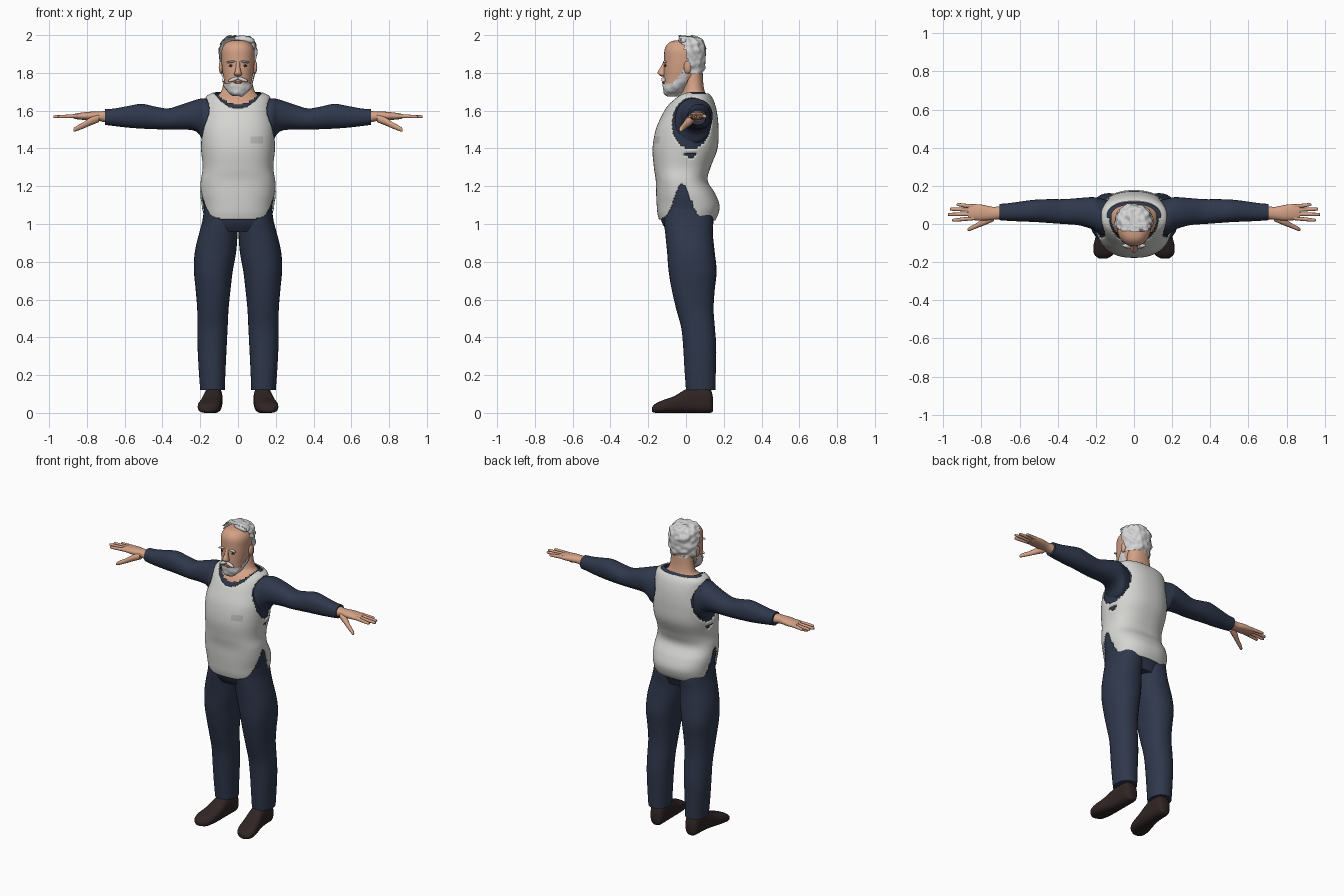
import bpy, bmesh
from math import cos, sin, pi, exp, radians, copysign
from mathutils import Vector, Matrix, noise

cube = bpy.data.objects.get("Cube")
if cube:
    bpy.data.objects.remove(cube, do_unlink=True)


def material(name, *rgb):
    m = bpy.data.materials.new(name)
    m.use_nodes = True
    m.diffuse_color = (*rgb, 1)
    m.node_tree.nodes["Principled BSDF"].inputs["Base Color"].default_value = (*rgb, 1)
    return m


NAVY = material("navy cloth", .028, .039, .072)
VEST = material("off white cloth", .66, .66, .64)
POCKET = material("pocket grey", .5, .5, .48)
SKIN = material("skin", .66, .36, .24)
LIP = material("lip", .42, .17, .12)
HAIR = material("white hair", .66, .66, .66)
SHOE = material("dark brown leather", .03, .018, .018)
EYE = material("dark eye", .03, .025, .02)


def finish(bm, name, mats):
    me = bpy.data.meshes.new(name)
    bm.to_mesh(me)
    bm.free()
    for m in mats:
        me.materials.append(m)
    me.shade_smooth()
    me.set_sharp_from_angle(angle=radians(50))
    ob = bpy.data.objects.new(name, me)
    bpy.context.collection.objects.link(ob)
    return ob


def spline(stations, sub):
    """Smooth the list of stations with a Catmull-Rom curve."""
    pts = [Vector(s) for s in stations]
    pts = [pts[0]] + pts + [pts[-1]]
    out = []
    for a, b, c, d in zip(pts, pts[1:], pts[2:], pts[3:]):
        for k in range(sub):
            t = k / sub
            out.append(.5 * (2 * b + (c - a) * t + (2 * a - 5 * b + 4 * c - d) * t ** 2
                             + (3 * b - a - 3 * c + d) * t ** 3))
    return out + [pts[-1]]


def loft(name, mat, stations, axis="z", n=32, sub=4, p=2.2, side=1,
         keep=None, rough=0, paint=None):
    """Skin rounded sections; a station is (position, low, high, low, high)."""
    bm = bmesh.new()
    rings = []
    for t, a0, a1, b0, b1 in spline(stations, sub):
        ring = []
        for i in range(n):
            u, v = cos(2 * pi * i / n), sin(2 * pi * i / n)
            u, v = (copysign(abs(w) ** (2 / p), w) for w in (u, v))
            a = (a0 + a1 + u * (a1 - a0)) / 2
            b = (b0 + b1 + v * (b1 - b0)) / 2
            x, y, z = {"x": (t, a, b), "y": (a, t, b), "z": (a, b, t)}[axis]
            ring.append(bm.verts.new((x * side, y, z)))
        rings.append(ring)
    for r, s in zip(rings, rings[1:]):
        for i in range(n):
            j = (i + 1) % n
            bm.faces.new((r[i], r[j], s[j], s[i]))
    bm.faces.new(rings[0])
    bm.faces.new(rings[-1])
    bmesh.ops.recalc_face_normals(bm, faces=bm.faces)
    if rough:
        bm.normal_update()
        for v in bm.verts:
            v.co += v.normal * noise.noise(v.co * 35) * rough
    if keep:
        gone = [f for f in bm.faces if not keep(*f.calc_center_median())]
        bmesh.ops.delete(bm, geom=gone, context="FACES")
    if paint:
        for f in bm.faces:
            f.material_index = int(paint[1](*f.calc_center_median()))
    return finish(bm, name, [mat] + ([paint[0]] if paint else []))


def ball(name, mat, loc, size, turn=0):
    bm = bmesh.new()
    bmesh.ops.create_uvsphere(bm, u_segments=16, v_segments=10, radius=1)
    m = Matrix.Translation(loc) @ Matrix.Rotation(turn, 4, "Y") @ Matrix.Diagonal((*size, 1))
    bmesh.ops.transform(bm, matrix=m, verts=bm.verts)
    return finish(bm, name, [mat])


def symmetric(rows):
    """Rows of (height, half width, front, back)."""
    return [(z, -r, r, f, b) for z, r, f, b in rows]


def grow(stations, d):
    return [(t, a - d, b + d, c - d, e + d) for t, a, b, c, e in stations]


# Torso: a cut-out vest over a navy shirt
torso = symmetric([
    (.96, .165, -.11, .13), (1, .178, -.135, .145), (1.05, .187, -.15, .17), (1.1, .193, -.155, .177),
    (1.16, .2, -.158, .155), (1.23, .197, -.16, .115), (1.3, .187, -.17, .13),
    (1.4, .196, -.177, .167), (1.5, .198, -.16, .172), (1.58, .184, -.125, .166),
    (1.64, .178, -.09, .152), (1.675, .168, -.06, .135), (1.695, .135, -.04, .115),
    (1.71, .11, -.025, .1)])


def in_vest(x, y, z):
    hem = 1.02 + .19 * exp(-((y + .02) / .06) ** 2)
    neck = 1.612 + 5 * x * x if y < .03 else 1.69
    armhole = abs(x) > .1 and ((y - .03) / .105) ** 2 + ((z - 1.535) / .135) ** 2 < 1
    notch = z < 1.38 and abs(y - .025) < (z - 1.345) * 1.4
    return hem < z < min(neck, 1.7) and not armhole and not notch


def in_shirt(x, y, z):
    return z < min(1.698, 1.632 + 4.5 * x * x if y < .03 else 1.698)


def in_pocket(x, y, z):
    return y < 0 and .065 < x < .135 and 1.425 < z < 1.462


vest = loft("vest", VEST, torso, n=112, sub=8, p=2.35, keep=in_vest, paint=(POCKET, in_pocket))
rim = vest.modifiers.new("thickness", "SOLIDIFY")
rim.thickness, rim.offset = .008, -1
loft("shirt", NAVY, grow(torso, -.011), n=64, sub=6, p=2.35, keep=in_shirt)

# Neck and upper chest
loft("neck", SKIN, symmetric([
    (1.58, .11, -.09, .12), (1.63, .127, -.077, .125), (1.66, .122, -.058, .118),
    (1.68, .11, -.038, .108), (1.7, .09, -.018, .1), (1.74, .078, -.012, .092),
    (1.81, .07, -.01, .088)]))

# Head, hair and beard share one form
head = symmetric([
    (1.682, .02, -.098, -.05), (1.7, .045, -.112, -.03), (1.73, .064, -.117, .0),
    (1.77, .076, -.118, .06), (1.82, .084, -.118, .082), (1.87, .088, -.116, .09),
    (1.92, .087, -.114, .09), (1.95, .073, -.1, .08), (1.968, .048, -.075, .06),
    (1.974, .015, -.03, .025)])
loft("head", SKIN, head, n=40)


def in_hair(x, y, z):
    line = .022 if z < 1.86 else .005 - max(0, z - 1.9) * .45
    return z > 1.795 and y > line


def in_beard(x, y, z):
    return y < .005 and z < 1.742 + max(0, y + .075) * 1.15


hair = [(t + max(0, t - 1.87) * .2, *r) for t, *r in grow(head, .013)]
loft("hair", HAIR, hair, n=72, sub=8, rough=.012, keep=in_hair)
beard = [(t - .005, *r) for t, *r in grow(head, .006)]
loft("beard", HAIR, beard, n=72, sub=8, rough=.005, keep=in_beard)
ball("front_tuft", HAIR, (.035, -.012, 1.975), (.055, .028, .022), .15)

# Face
loft("nose", SKIN, symmetric([
    (1.782, .008, -.132, -.1), (1.79, .02, -.144, -.1), (1.803, .018, -.15, -.1),
    (1.83, .011, -.135, -.1), (1.855, .01, -.121, -.1), (1.868, .008, -.112, -.1)]), n=16)
ball("lower_lip", LIP, (0, -.119, 1.749), (.022, .008, .006))

for side, word in ((1, "left"), (-1, "right")):
    ball(word + "_moustache", HAIR, (side * .024, -.119, 1.765), (.03, .012, .01), side * .35)
    ball(word + "_eyebrow", HAIR, (side * .038, -.113, 1.858), (.025, .01, .006), side * .15)
    ball(word + "_eye", EYE, (side * .036, -.108, 1.838), (.013, .006, .006))
    ball(word + "_ear", SKIN, (side * .09, .008, 1.83), (.012, .02, .034))

    # Sleeve
    loft(word + "_sleeve", NAVY, [
        (.14, -.06, .125, 1.42, 1.655), (.18, -.055, .135, 1.43, 1.665), (.205, -.035, .14, 1.475, 1.662),
        (.24, -.02, .14, 1.496, 1.652), (.3, -.005, .135, 1.5, 1.632), (.37, 0, .13, 1.5, 1.612),
        (.44, .005, .13, 1.502, 1.622), (.51, .01, .128, 1.505, 1.636), (.58, .013, .12, 1.51, 1.625),
        (.65, .016, .11, 1.518, 1.612), (.705, .02, .105, 1.525, 1.608)], axis="x", side=side)

    # Hand
    loft(word + "_palm", SKIN, [
        (.69, .026, .094, 1.535, 1.6), (.74, .022, .09, 1.546, 1.595), (.79, .018, .1, 1.55, 1.594),
        (.84, .02, .104, 1.553, 1.588), (.87, .024, .1, 1.558, 1.582)], axis="x", n=20, side=side)
    fingers = (("index", .031, .02, .953), ("middle", .052, .05, .975),
               ("ring", .073, .078, .965), ("little", .092, .102, .93))
    for finger, root, tip, reach in fingers:
        middle = (root + tip) / 2
        loft(f"{word}_{finger}_finger", SKIN, [
            (.84, root - .011, root + .011, 1.56, 1.584),
            (.89, middle - .01, middle + .01, 1.56, 1.58),
            (reach - .008, tip - .008, tip + .008, 1.56, 1.576),
            (reach, tip - .003, tip + .003, 1.565, 1.571)], axis="x", n=10, side=side)
    loft(word + "_thumb", SKIN, [
        (.735, .015, .05, 1.54, 1.58), (.78, -.005, .035, 1.522, 1.565),
        (.82, -.02, .008, 1.505, 1.538), (.86, -.036, -.014, 1.49, 1.516),
        (.872, -.035, -.025, 1.49, 1.502)], axis="x", n=12, side=side)

    # Trouser leg
    loft(word + "_trouser_leg", NAVY, [
        (1.1, .0, .178, -.12, .14), (1.02, -.004, .188, -.118, .145), (.95, .002, .206, -.11, .142),
        (.85, .01, .229, -.1, .152), (.75, .028, .233, -.092, .162), (.65, .04, .224, -.075, .152),
        (.55, .05, .216, -.052, .146), (.45, .055, .215, -.025, .153), (.35, .06, .214, -.015, .16),
        (.23, .066, .208, -.008, .158), (.12, .07, .2, 0, .155)], side=side)

    # Shoe
    loft(word + "_shoe", SHOE, [
        (.143, .105, .15, .008, .08), (.125, .085, .172, 0, .13), (.06, .082, .178, 0, .14),
        (0, .083, .185, 0, .125), (-.06, .085, .2, 0, .09), (-.12, .092, .213, 0, .068),
        (-.16, .108, .208, 0, .05), (-.18, .14, .185, .005, .03)], axis="y", p=2.7, side=side)
